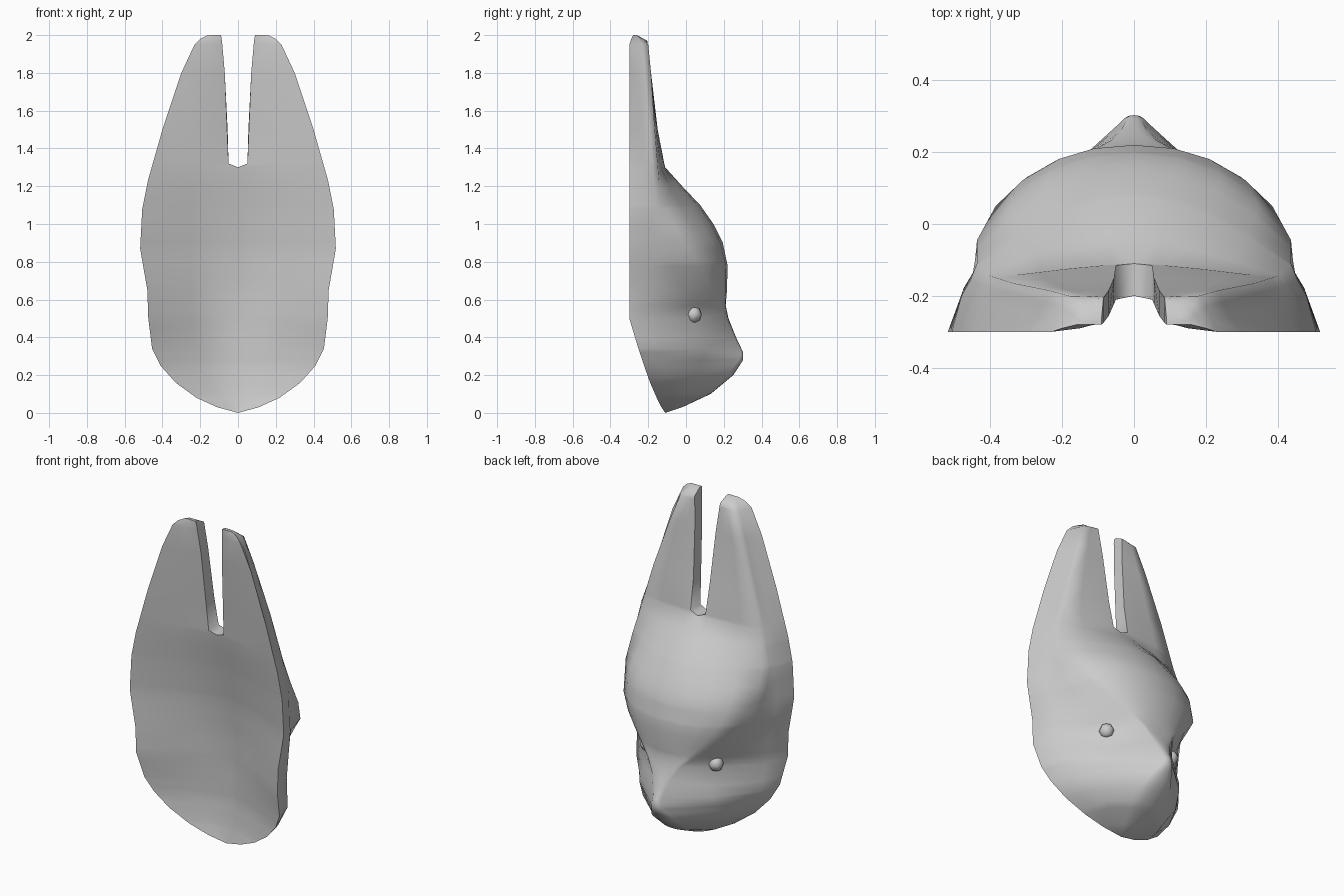
import bpy
import bmesh
from mathutils import Vector

cube = bpy.data.objects.get("Cube")
if cube:
    bpy.data.objects.remove(cube, do_unlink=True)

# One plain grey for everything
grey = bpy.data.materials.new("plain_grey")
grey.use_nodes = True
colour = (0.6, 0.6, 0.6, 1)
grey.diffuse_color = colour
grey.node_tree.nodes["Principled BSDF"].inputs["Base Color"].default_value = colour

# Guide lines running up the half head, each as (height, x, y)
RIM = [(0, 0, -.11), (.03, .11, -.13), (.08, .22, -.155), (.16, .33, -.19),
       (.25, .41, -.222), (.34, .455, -.252), (.5, .475, -.3), (.65, .48, -.3),
       (.87, .518, -.3), (1.08, .507, -.3), (1.23, .477, -.3), (1.5, .4, -.3),
       (1.8, .3, -.3), (1.95, .23, -.3), (1.98, .2, -.29), (2, .16, -.28)]
CHEEK = [(0, 0, -.11), (.03, .1, -.09), (.1, .235, -.09), (.2, .345, -.11),
         (.34, .422, -.125), (.45, .428, -.14), (.53, .433, -.15), (.65, .45, -.16),
         (.8, .475, -.18), (1.08, .48, -.2), (1.23, .45, -.215),
         (1.95, .215, -.265), (2, .155, -.275)]
GROOVE = [(0, 0, -.11), (.03, .08, -.06), (.1, .2, .01), (.2, .26, .045),
          (.3, .25, .09), (.34, .24, .1), (.45, .21, .075), (.53, .22, .05),
          (.6, .29, .02), (.72, .37, -.04), (.8, .415, -.08), (.95, .445, -.13),
          (1.08, .455, -.155), (1.23, .425, -.17), (1.95, .2, -.23), (2, .15, -.27)]
RIDGE = [(0, 0, -.11), (.03, .04, -.03), (.1, .1, .09), (.2, .1, .19),
         (.3, .035, .285), (.34, .03, .275), (.45, .06, .235), (.53, .11, .207),
         (.65, .25, .135), (.72, .32, .1), (.8, .385, .05), (.95, .437, -.045),
         (1.08, .437, -.11), (1.23, .405, -.143), (1.5, .335, -.165),
         (1.8, .235, -.185), (1.95, .18, -.2), (2, .145, -.26)]
# The front is a shallow hollow
HOLLOW = [(0, 0, -.11), (.1, .12, -.115), (.25, .2, -.128), (.45, .24, -.155),
          (.65, .25, -.168), (.87, .26, -.185), (1.08, .255, -.215),
          (1.23, .25, -.24), (1.5, .22, -.27), (1.95, .15, -.29), (2, .12, -.28)]
# The middle line also gives the notch between the two horns
MID_BACK = [(0, 0, -.11), (.03, 0, -.02), (.1, 0, .13), (.2, 0, .25),
            (.28, 0, .303), (.32, 0, .303), (.4, 0, .265), (.5, 0, .225),
            (.57, 0, .21), (.65, 0, .217), (.78, 0, .22), (.9, 0, .195),
            (1, 0, .145), (1.1, 0, .075), (1.2, 0, -.02), (1.3, 0, -.11),
            (1.32, .05, -.115), (1.5, .055, -.15), (1.8, .07, -.185),
            (1.97, .085, -.205), (2, .09, -.26)]
MID_FRONT = [(0, 0, -.11), (.1, 0, -.093), (.25, 0, -.073), (.45, 0, -.062),
             (.65, 0, -.075), (.87, 0, -.11), (1.08, 0, -.152), (1.3, 0, -.2),
             (1.32, .05, -.21), (1.8, .07, -.255), (1.97, .085, -.275), (2, .09, -.28)]
NOTCH = 1.3


def at(line, z):
    """Point of a guide line at height z."""
    for (z0, *a), (z1, *b) in zip(line, line[1:]):
        if z <= z1:
            return Vector((*a, z)).lerp(Vector((*b, z)), (z - z0) / (z1 - z0))


def section(z):
    """Half ring from the hollow front, round the rim, to the back middle."""
    back, ridge = at(MID_BACK, z), at(RIDGE, z)
    ring = [at(g, z) for g in (MID_FRONT, HOLLOW, RIM, CHEEK, GROOVE)] + [ridge]
    # The crown flattens towards the horns
    bulge = .64 - .38 * min(max((z - .92) / .33, 0), 1)
    control = Vector((back.x + bulge * (ridge.x - back.x), back.y, z))
    for t in (.25, .5, .75):
        ring.append(ridge.lerp(control, t).lerp(control.lerp(back, t), t))
    return ring + [back]


def finish(obj, angle):
    obj.data.materials.append(grey)
    bpy.ops.object.select_all(action='DESELECT')
    obj.select_set(True)
    bpy.context.view_layer.objects.active = obj
    bpy.ops.object.shade_smooth_by_angle(angle=angle)


# Head: loft the half rings, with walls closed only above the notch
heights = sorted({p[0] for g in (RIM, RIDGE, GROOVE, MID_BACK) for p in g})
bm = bmesh.new()
rows = [[bm.verts.new(p) for p in section(z)] for z in heights]
for z, low, high in zip(heights, rows, rows[1:]):
    count = len(low)
    for i in range(count if z >= NOTCH else count - 1):
        j = (i + 1) % count
        bm.faces.new((low[i], low[j], high[j], high[i]))
bm.faces.new(rows[-1])
bmesh.ops.remove_doubles(bm, verts=bm.verts, dist=.0005)

# Mirror the half to the other side and weld the middle
half = bm.verts[:] + bm.edges[:] + bm.faces[:]
bmesh.ops.mirror(bm, geom=half, axis='X', merge_dist=.0005)
bmesh.ops.remove_doubles(bm, verts=bm.verts, dist=.0005)
bmesh.ops.recalc_face_normals(bm, faces=bm.faces)
mesh = bpy.data.meshes.new("horned_head")
bm.to_mesh(mesh)
bm.free()
head = bpy.data.objects.new("horned_head", mesh)
bpy.context.collection.objects.link(head)
finish(head, 1.2)

# Eyes
for side, name in ((1, "left_eye"), (-1, "right_eye")):
    bpy.ops.mesh.primitive_uv_sphere_add(segments=8, ring_count=4, radius=.044,
                                         location=(side * .23, .04, .52))
    eye = bpy.context.object
    eye.name = name
    finish(eye, 1.2)
